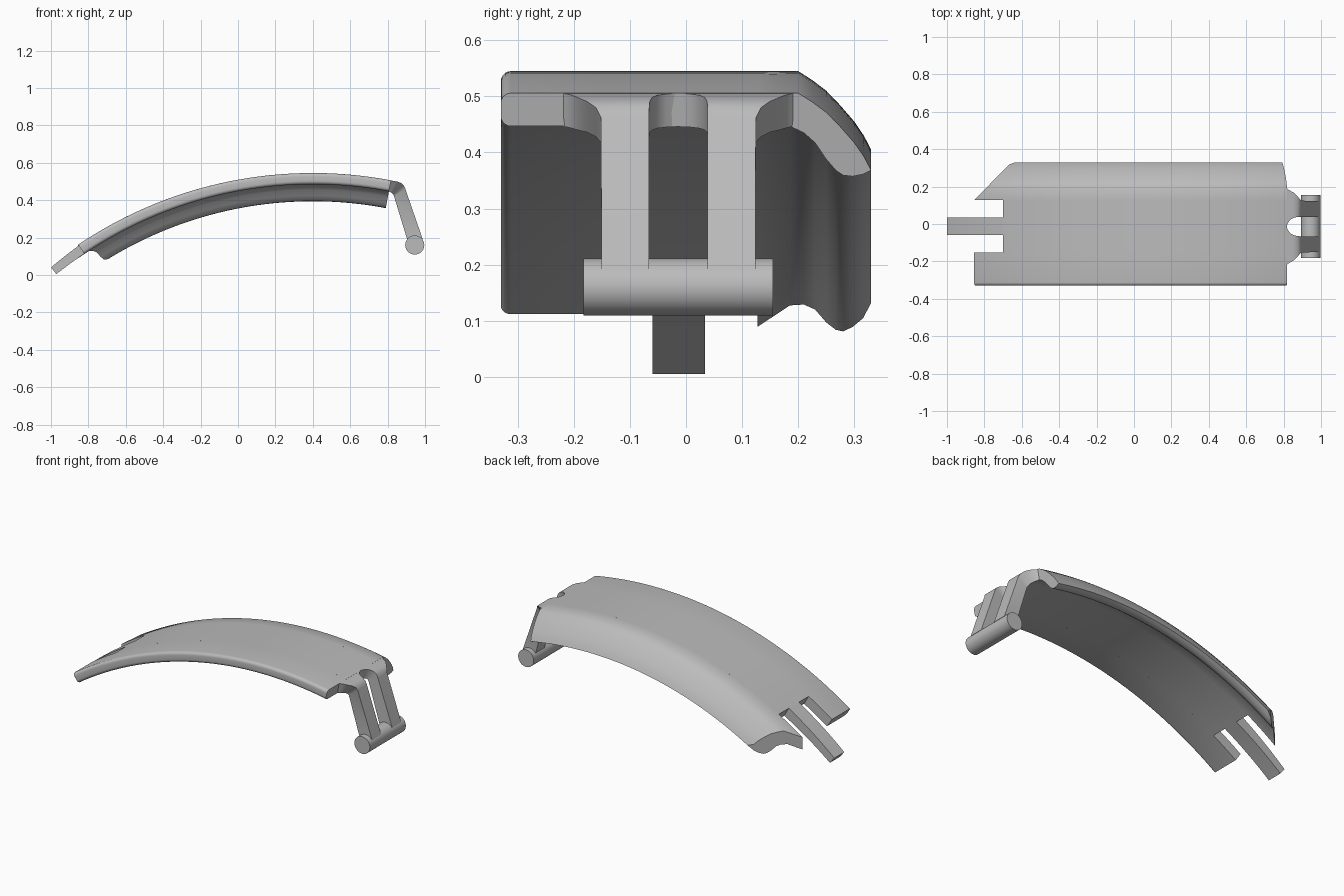
import bpy, bmesh
from math import asin, sin, cos, radians, pi
from mathutils import Vector

if "Cube" in bpy.data.objects:
    bpy.data.objects.remove(bpy.data.objects["Cube"])

grey = bpy.data.materials.new("plain grey")
grey.use_nodes = True
grey.diffuse_color = (0.5, 0.5, 0.5, 1)
grey.node_tree.nodes["Principled BSDF"].inputs["Base Color"].default_value = (0.5, 0.5, 0.5, 1)

# Arc followed by the curved cover
RADIUS, CENTRE_X, CENTRE_Z = 2.246, 0.4, -1.701
THICK = 0.06


def angle(x, off=0):
    return asin((x - CENTRE_X) / (RADIUS + off))


def finish(name, bm, limit=35):
    bmesh.ops.recalc_face_normals(bm, faces=bm.faces)
    mesh = bpy.data.meshes.new(name)
    bm.to_mesh(mesh)
    bm.free()
    mesh.materials.append(grey)
    ob = bpy.data.objects.new(name, mesh)
    bpy.context.collection.objects.link(ob)
    bpy.ops.object.select_all(action="DESELECT")
    ob.select_set(True)
    bpy.context.view_layer.objects.active = ob
    bpy.ops.object.shade_smooth_by_angle(angle=radians(limit))
    return ob


def loft(name, rings):
    """Skin closed rings of points and cap both ends."""
    bm = bmesh.new()
    loops = [[bm.verts.new(p) for p in ring] for ring in rings]
    count = len(loops[0])
    for a, b in zip(loops, loops[1:]):
        for k in range(count):
            j = (k + 1) % count
            bm.faces.new((a[k], a[j], b[j], b[k]))
    bm.faces.new(loops[0])
    bm.faces.new(loops[-1])
    return finish(name, bm)


def curved_plate(name, section, start, end, steps=48, dip=0):
    """Sweep (y, offset) points along the arc; start gives each point's first angle."""
    rings = []
    for i in range(steps + 1):
        t = i / steps
        ring = []
        for y, off in section:
            a0 = start(y, off)
            a = a0 + (angle(end) - a0) * t
            r = RADIUS + off - dip * (1 - t) * (1 if off == 0 else -0.2)
            ring.append((CENTRE_X + r * sin(a), y, CENTRE_Z + r * cos(a)))
        rings.append(ring)
    return loft(name, rings)


def slab(y0, y1):
    return [(y0, 0), (y1, 0), (y1, -THICK), (y0, -THICK)]


SLOT_FRONT, SLOT_BACK = -0.152, 0.127
TONGUE = (-0.06, 0.034)
SLOT_X, END_X, NECK_X = -0.7, -0.855, 0.818

# Front strip with a rounded long edge
front_y, rad = -0.33, 0.018
edge = []
for cz, base in ((-THICK + rad, 1.5), (-rad, 1.0)):
    for k in range(6):
        a = pi * (base - k / 10)
        edge.append((front_y + rad + rad * cos(a), cz + rad * sin(a)))
front_section = edge + [(SLOT_FRONT, 0), (SLOT_FRONT, -THICK)]
curved_plate("front_strip", front_section, lambda y, off: angle(END_X), NECK_X)

# Middle strip between the slots, and its tongue
curved_plate("middle_strip", slab(SLOT_FRONT, SLOT_BACK), lambda y, off: angle(SLOT_X), NECK_X)
curved_plate("tongue", slab(*TONGUE), lambda y, off: angle(-1.007), SLOT_X, 12, 0.012)

# Back strip that curls down into a flange, with a diagonal end
flange = [(SLOT_BACK, 0), (0.2, 0), (0.225, -0.016), (0.25, -0.035), (0.275, -0.061),
          (0.3, -0.09), (0.317, -0.115), (0.33, -0.14), (0.316, -0.147), (0.297, -0.151),
          (0.28, -0.149), (0.267, -0.14), (0.25, -0.12), (0.23, -0.09), (0.21, -0.072),
          (0.185, -THICK), (SLOT_BACK, -THICK)]


def diagonal(y, off):
    x = END_X + (y - SLOT_BACK) * 0.98 + (0.02 if y > 0.32 else 0)
    return angle(x, off)


curved_plate("back_flange", flange, diagonal, NECK_X)

# Two bent arms: top x, top z, bottom x, bottom z, outer and inner half width
MID_Y = -0.0135
arm_path = [
    (0.815, 0.506, 0.804, 0.446, 0.207, 0.000),
    (0.825, 0.504, 0.809, 0.445, 0.198, 0.022),
    (0.838, 0.502, 0.814, 0.443, 0.190, 0.038),
    (0.856, 0.498, 0.820, 0.440, 0.180, 0.047),
    (0.873, 0.491, 0.826, 0.436, 0.163, 0.051),
    (0.886, 0.480, 0.831, 0.428, 0.147, 0.052),
    (0.894, 0.462, 0.835, 0.418, 0.138, 0.052),
    (0.988, 0.190, 0.912, 0.165, 0.137, 0.052),
]
for name, side in (("front_arm", -1), ("back_arm", 1)):
    rings = []
    for tx, tz, bx, bz, outer, inner in arm_path:
        yo, yi = MID_Y + side * outer, MID_Y + side * inner
        rings.append([(tx, yo, tz), (tx, yi, tz), (bx, yi, bz), (bx, yo, bz)])
    loft(name, rings)

# Hinge pin across the arm ends
pin_rings = []
for y in (-0.183, 0.155):
    pin_rings.append([(0.945 + 0.051 * cos(k * pi / 24), y, 0.16 + 0.051 * sin(k * pi / 24))
                      for k in range(48)])
loft("hinge_pin", pin_rings)
